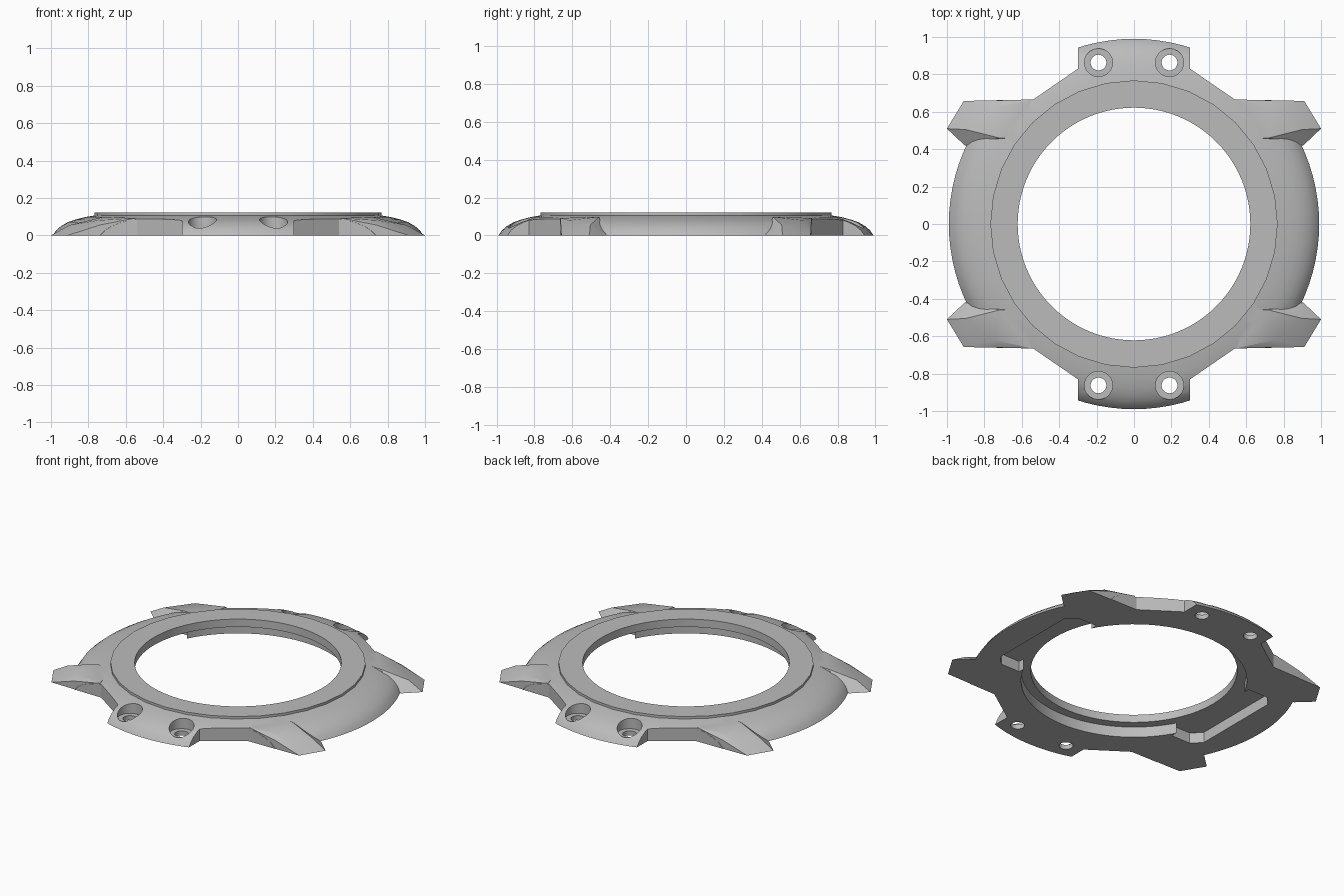
import bpy, bmesh, math
from mathutils import Vector, Matrix

cube = bpy.data.objects.get("Cube")
if cube:
    bpy.data.objects.remove(cube, do_unlink=True)

grey = bpy.data.materials.new("satin_grey")
grey.use_nodes = True
color = (0.5, 0.5, 0.5, 1)
grey.diffuse_color = color
grey.node_tree.nodes["Principled BSDF"].inputs["Base Color"].default_value = color


def add_object(name, bm):
    bmesh.ops.recalc_face_normals(bm, faces=bm.faces)
    mesh = bpy.data.meshes.new(name)
    bm.to_mesh(mesh)
    bm.free()
    mesh.materials.append(grey)
    obj = bpy.data.objects.new(name, mesh)
    bpy.context.collection.objects.link(obj)
    return obj


def revolve(name, profile, steps=96):
    bm = bmesh.new()
    verts = [bm.verts.new((r, 0, z)) for r, z in profile]
    edges = [bm.edges.new((a, b)) for a, b in zip(verts, verts[1:] + verts[:1])]
    bmesh.ops.spin(bm, geom=verts + edges, cent=(0, 0, 0), axis=(0, 0, 1),
                   angle=math.tau, steps=steps, use_duplicate=False)
    bmesh.ops.remove_doubles(bm, verts=bm.verts, dist=0.0001)
    return add_object(name, bm)


def prism(name, outline, z0, z1):
    bm = bmesh.new()
    face = bm.faces.new([bm.verts.new((x, y, z0)) for x, y in outline])
    new = bmesh.ops.extrude_face_region(bm, geom=[face])["geom"]
    bmesh.ops.translate(bm, vec=(0, 0, z1 - z0),
                        verts=[v for v in new if isinstance(v, bmesh.types.BMVert)])
    return add_object(name, bm)


def cylinder(name, radius, z0, z1, x=0, y=0, sides=48):
    bm = bmesh.new()
    bmesh.ops.create_cone(bm, cap_ends=True, segments=sides, radius1=radius,
                          radius2=radius, depth=z1 - z0,
                          matrix=Matrix.Translation((x, y, (z0 + z1) / 2)))
    return add_object(name, bm)


def hull(name, points):
    bm = bmesh.new()
    for p in points:
        bm.verts.new(p)
    result = bmesh.ops.convex_hull(bm, input=bm.verts)
    loose = {g for g in result["geom_interior"] + result["geom_unused"]
             if isinstance(g, bmesh.types.BMVert)}
    bmesh.ops.delete(bm, geom=list(loose), context="VERTS")
    return add_object(name, bm)


def combine(target, tool, operation):
    mod = target.modifiers.new(operation, "BOOLEAN")
    mod.operation = operation
    mod.solver = "EXACT"
    mod.object = tool
    bpy.context.view_layer.objects.active = target
    bpy.ops.object.modifier_apply(modifier=mod.name)
    bpy.data.objects.remove(tool, do_unlink=True)


# Domed ring body, open in the middle for the lower pocket
body = revolve("bezel_body", [(0.68, 0), (0.99, 0), (0.972, 0.027), (0.945, 0.05),
                              (0.91, 0.07), (0.87, 0.084), (0.82, 0.097),
                              (0.76, 0.107), (0.68, 0.107)])
quadrants = [(sx, sy) for sx in (-1, 1) for sy in (-1, 1)]

# Corner notches beside the screw tabs
notch = [(0.3, 1.2), (0.3, 0.83), (0.54, 0.665), (1.2, 0.658), (1.2, 1.2)]
for sx, sy in quadrants:
    tool = prism("notch_cutter", [(x * sx, y * sy) for x, y in notch], -0.1, 0.3)
    combine(body, tool, "DIFFERENCE")

# Faceted lugs
lug = [(0.55, 0.664, 0), (0.91, 0.658, 0), (1, 0.51, 0), (0.905, 0.42, 0),
       (0.62, 0.43, 0), (0.55, 0.664, 0.092), (0.74, 0.661, 0.055),
       (0.75, 0.62, 0.08), (0.9, 0.505, 0.055), (0.72, 0.46, 0.098),
       (0.6, 0.46, 0.1)]
for sx, sy in quadrants:
    combine(body, hull("lug", [(x * sx, y * sy, z) for x, y, z in lug]), "UNION")

# Raised flat rim with the round opening
rim = cylinder("rim", 0.768, 0.07, 0.122, sides=32)
combine(rim, cylinder("opening_cutter", 0.622, 0, 0.3, sides=96), "DIFFERENCE")
combine(body, rim, "UNION")

# Side extensions of the pocket underneath
pocket = [(0.6, -0.36), (0.74, -0.36), (0.8, -0.3), (0.8, 0.3), (0.74, 0.36), (0.6, 0.36)]
for s in (-1, 1):
    combine(body, prism("pocket_cutter", [(x * s, y) for x, y in pocket], -0.1, 0.07),
            "DIFFERENCE")

# Counterbored screw holes
for sx, sy in quadrants:
    x, y = 0.19 * sx, 0.863 * sy
    combine(body, cylinder("counterbore_cutter", 0.075, 0.03, 0.3, x, y), "DIFFERENCE")
    combine(body, cylinder("screw_hole_cutter", 0.042, -0.1, 0.3, x, y), "DIFFERENCE")

bpy.ops.object.select_all(action="DESELECT")
body.select_set(True)
bpy.context.view_layer.objects.active = body
bpy.ops.object.shade_smooth_by_angle(angle=math.radians(25))
